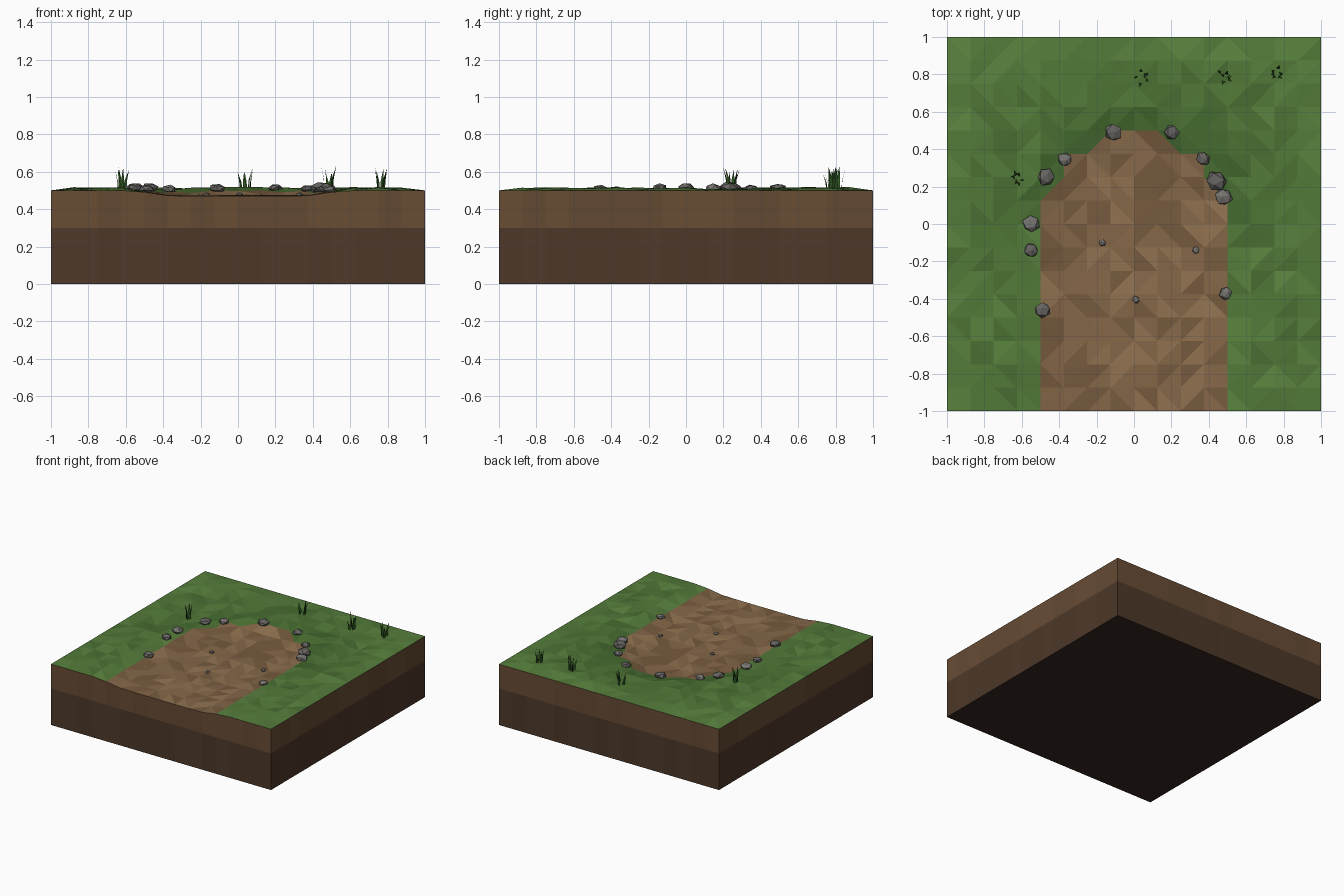
import bpy, bmesh, math, random
from mathutils import Vector, Matrix, Euler

if "Cube" in bpy.data.objects:
    bpy.data.objects.remove(bpy.data.objects["Cube"])

random.seed(7)
N = 16
STEP = 2 / N


def mat(name, r, g, b):
    m = bpy.data.materials.new(name)
    m.diffuse_color = [(c / 255) ** 2.2 for c in (r, g, b)] + [1]
    m.use_nodes = True
    m.node_tree.nodes["Principled BSDF"].inputs["Base Color"].default_value = m.diffuse_color
    return m


def finish(name, bm, mats):
    me = bpy.data.meshes.new(name)
    bm.to_mesh(me)
    bm.free()
    for m in mats:
        me.materials.append(m)
    ob = bpy.data.objects.new(name, me)
    bpy.context.collection.objects.link(ob)
    return ob


grass = [mat("grass_light", 90, 130, 65), mat("grass_mid", 84, 122, 60),
         mat("grass_deep", 76, 112, 54), mat("grass_dark", 68, 104, 49)]
dirt = [mat("dirt_light", 144, 114, 82), mat("dirt_mid", 132, 103, 74), mat("dirt_dark", 118, 91, 64)]
upper = [mat("topsoil_a", 104, 78, 56), mat("topsoil_b", 100, 75, 54)]
lower = [mat("subsoil_a", 80, 60, 46), mat("subsoil_b", 77, 58, 44)]
base = mat("underside", 56, 44, 36)
stone = [mat("stone_light", 118, 116, 112), mat("stone_dark", 102, 100, 97)]
blade_mats = [mat("blade_light", 56, 96, 42), mat("blade_dark", 44, 80, 34)]


# Signed distance from the round-ended dirt path
def path_dist(x, y):
    return (abs(x) if y < 0 else math.hypot(x, y)) - 0.5


def height(x, y):
    t = min(1, max(0, (path_dist(x, y) + 0.14) / 0.2))
    return 0.47 + 0.03 * t


# Ground surface: triangulated grid, sunken dirt, bumpy grass
bm = bmesh.new()
grid = []
for j in range(N + 1):
    row = []
    for i in range(N + 1):
        x, y = -1 + i * STEP, -1 + j * STEP
        edge = i in (0, N) or j in (0, N)
        bump = 0 if edge else random.uniform(0, 0.018 if path_dist(x, y) > 0.05 else 0.007)
        row.append(bm.verts.new((x, y, height(x, y) + bump)))
    grid.append(row)
for j in range(N):
    for i in range(N):
        a, b, c, d = grid[j][i], grid[j][i + 1], grid[j + 1][i + 1], grid[j + 1][i]
        x, y = (a.co.x + c.co.x) / 2, (a.co.y + c.co.y) / 2
        slash = random.random() < 0.5
        if y > 0 and abs(path_dist(x, y)) < 0.1:
            slash = x < 0
        for tri in ([(a, b, c), (a, c, d)] if slash else [(a, b, d), (b, c, d)]):
            f = bm.faces.new(tri)
            m = f.calc_center_median()
            dist = path_dist(m.x, m.y)
            if dist < 0:
                f.material_index = 4 + random.choice((0, 1, 1, 2))
            else:
                shade = 2.6 - dist * 3.5 if m.y > 0 else 1.0
                f.material_index = int(min(3, max(0, round(shade + random.uniform(-0.9, 0.9)))))
finish("ground_surface", bm, grass + dirt)

# Soil block: two bands of wall panels and the underside
bm = bmesh.new()
rim = ([(i, 0) for i in range(N)] + [(N, j) for j in range(N)]
       + [(N - i, N) for i in range(N)] + [(0, N - j) for j in range(N)])
rings = []
for level in (0, 0.3, None):
    ring = []
    for i, j in rim:
        x, y = -1 + i * STEP, -1 + j * STEP
        ring.append(bm.verts.new((x, y, height(x, y) if level is None else level)))
    rings.append(ring)
for k in range(len(rim)):
    n = (k + 1) % len(rim)
    for band in (0, 1):
        f = bm.faces.new((rings[band][k], rings[band][n], rings[band + 1][n], rings[band + 1][k]))
        f.material_index = band * 2 + random.randint(0, 1)
bm.faces.new(rings[0][::-1]).material_index = 4
finish("soil_block", bm, lower + upper + [base])


# Stones: jittered, flattened icospheres
def rock(name, x, y, r, flat):
    bm = bmesh.new()
    bmesh.ops.create_icosphere(bm, subdivisions=1, radius=r)
    turn = Euler([random.uniform(0, 6.28) for _ in range(3)]).to_matrix()
    for v in bm.verts:
        v.co = turn @ v.co * random.uniform(0.92, 1.12)
        v.co.z *= flat
    bmesh.ops.translate(bm, vec=(x, y, height(x, y) + r * 0.42), verts=bm.verts)
    finish(name, bm, [random.choice(stone)])


border = [(-.11, .49, .046), (.2, .49, .041), (-.37, .345, .04), (.37, .35, .038),
          (-.47, .25, .047), (.44, .23, .056), (.48, .145, .048), (-.55, 0, .045),
          (-.55, -.14, .04), (-.49, -.46, .044), (.49, -.37, .036)]
for k, (x, y, r) in enumerate(border):
    rock(f"border_stone_{k + 1}", x, y, r, 0.55)
for k, (x, y) in enumerate([(-.17, -.1), (.33, -.14), (.01, -.405)]):
    rock(f"pebble_{k + 1}", x, y, 0.02, 0.55)


# Grass tufts: bent, pointed flat blades leaning outward
def tuft(name, x, y, count=6):
    bm = bmesh.new()
    for k in range(count):
        ang = k * 2 * math.pi / count + random.uniform(-0.5, 0.5)
        out = Vector((math.cos(ang), math.sin(ang), 0))
        twist = ang + random.uniform(0.8, 2.3)
        side = Vector((math.cos(twist), math.sin(twist), 0)) * 0.011
        root = Vector((x, y, 0.495)) + out * random.uniform(0.008, 0.032)
        h = random.uniform(0.085, 0.135)
        mid = root + out * 0.006 + Vector((0, 0, h * 0.5))
        tip = root + out * random.uniform(0.015, 0.03) + Vector((0, 0, h))
        a, b, c, d, e = [bm.verts.new(p) for p in
                         (root - side, root + side, mid + side * 0.75, mid - side * 0.75, tip)]
        for f in (bm.faces.new((a, b, c, d)), bm.faces.new((d, c, e))):
            f.material_index = k % 2
    finish(name, bm, blade_mats)


for k, (x, y) in enumerate([(.045, .785), (.49, .79), (.76, .8), (-.62, .24)]):
    tuft(f"grass_tuft_{k + 1}", x, y)
